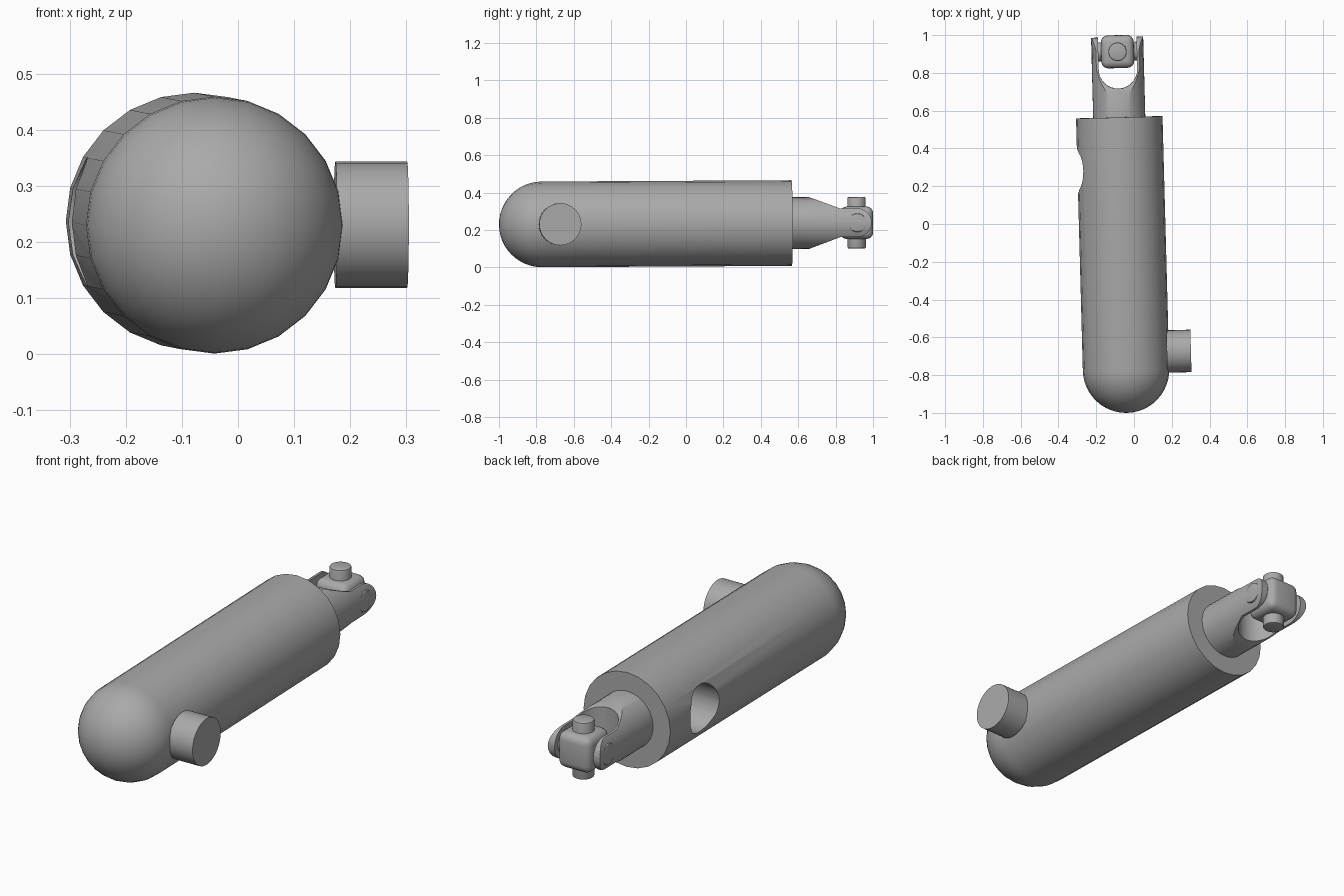
import bpy, bmesh, math
from mathutils import Matrix, Vector

if "Cube" in bpy.data.objects:
    bpy.data.objects.remove(bpy.data.objects["Cube"])

grey = bpy.data.materials.new("plain_grey")
grey.use_nodes = True
COLOUR = (0.4, 0.4, 0.4, 1)
grey.diffuse_color = COLOUR
grey.node_tree.nodes["Principled BSDF"].inputs["Base Color"].default_value = COLOUR

# Local frame: +y runs along the shaft from the centre of the dome
DOME = Vector((-0.042, -0.771, 0.23))
REAR = Vector((-0.078, 0.565, 0.237))
AXIS = (REAR - DOME).normalized()
FRAME = Matrix.Translation(DOME) @ Vector((0, 1, 0)).rotation_difference(AXIS).to_matrix().to_4x4()
LENGTH = (REAR - DOME).length
RADIUS = 0.229
JOINT = 1.684
TURN = {"x": Matrix.Rotation(math.pi / 2, 4, "Y"),
        "y": Matrix.Rotation(-math.pi / 2, 4, "X"),
        "z": Matrix.Identity(4)}


def finish(name, bm):
    bmesh.ops.recalc_face_normals(bm, faces=bm.faces)
    bm.transform(FRAME)
    mesh = bpy.data.meshes.new(name)
    bm.to_mesh(mesh)
    bm.free()
    mesh.materials.append(grey)
    obj = bpy.data.objects.new(name, mesh)
    bpy.context.collection.objects.link(obj)
    return obj


def rod(name, axis, centre, radius, length, sides=32, chamfer=0):
    bm = bmesh.new()
    bmesh.ops.create_cone(bm, cap_ends=True, segments=sides, radius1=radius, radius2=radius, depth=length)
    if chamfer:
        rims = [e for e in bm.edges if abs(e.verts[0].co.z - e.verts[1].co.z) < length / 2]
        bmesh.ops.bevel(bm, geom=rims, offset=chamfer, segments=2, profile=0.5, affect="EDGES")
    bm.transform(Matrix.Translation(centre) @ TURN[axis])
    return finish(name, bm)


def prism(name, points, direction):
    bm = bmesh.new()
    face = bm.faces.new([bm.verts.new(Vector(p) - Vector(direction) / 2) for p in points])
    new = bmesh.ops.extrude_face_region(bm, geom=[face])["geom"]
    bmesh.ops.translate(bm, vec=direction, verts=[v for v in new if isinstance(v, bmesh.types.BMVert)])
    return finish(name, bm)


def activate(obj):
    bpy.ops.object.select_all(action="DESELECT")
    obj.select_set(True)
    bpy.context.view_layer.objects.active = obj


def carve(obj, cutter, operation="DIFFERENCE"):
    mod = obj.modifiers.new("carve", "BOOLEAN")
    mod.operation, mod.solver, mod.object = operation, "EXACT", cutter
    activate(obj)
    bpy.ops.object.modifier_apply(modifier=mod.name)
    bpy.data.objects.remove(cutter)


def arc(radius, start, end, steps):
    angles = [math.radians(start + (end - start) * i / steps) for i in range(steps + 1)]
    return [(radius * math.cos(a), radius * math.sin(a)) for a in angles]


# Round-nosed body, turned from a profile, with a blind hole in its side
bm = bmesh.new()
outline = arc(RADIUS, -90, 0, 12) + [(RADIUS, LENGTH), (0, LENGTH)]
verts = [bm.verts.new((r, s, 0)) for r, s in outline]
edges = [bm.edges.new(pair) for pair in zip(verts, verts[1:])]
bmesh.ops.spin(bm, geom=verts + edges, cent=(0, 0, 0), axis=(0, 1, 0), angle=2 * math.pi, steps=24)
bmesh.ops.remove_doubles(bm, verts=bm.verts, dist=0.0001)
body = finish("body", bm)
carve(body, rod("hole_cutter", "x", (-0.2, 1.058, 0), 0.115, 0.4))

# Side peg
peg = rod("side_peg", "x", (0.282, 0.09, 0), 0.1125, 0.128)

# Forked neck: tapered by its side outline, then slotted
fork = rod("fork", "y", (0, 1.55, 0), 0.138, 0.5, 48)
tip = arc(0.077, -90, 90, 12)
side = [(0, 1.2, -0.2), (0, 1.43, -0.2), (0, 1.43, -0.138), (0, 1.592, -0.077)]
side += [(0, JOINT + s, z) for s, z in tip]
side += [(0, s, -z) for _, s, z in reversed(side[:4])]
carve(fork, prism("outline_cutter", side, (0.5, 0, 0)), "INTERSECT")
slot = [(x, 1.59 + s, 0) for x, s in arc(0.102, 180, 360, 16)]
slot += [(0.102, 2, 0), (-0.102, 2, 0)]
carve(fork, prism("slot_cutter", slot, (0, 0, 0.5)))

# Rounded joint block
bm = bmesh.new()
bmesh.ops.create_cube(bm, size=0.174)
bmesh.ops.bevel(bm, geom=bm.edges[:], offset=0.036, segments=4, profile=0.5, affect="EDGES")
bm.transform(Matrix.Translation((0, JOINT, 0)))
block = finish("joint_block", bm)

# Crossed joint pins
pins = [rod("cross_pin", "x", (0, JOINT, 0), 0.05, 0.274, chamfer=0.006),
        rod("upright_pin", "z", (0, JOINT, 0), 0.049, 0.277, chamfer=0.008)]

for part in [body, peg, fork, block] + pins:
    activate(part)
    bpy.ops.object.shade_smooth_by_angle(angle=math.radians(30))
